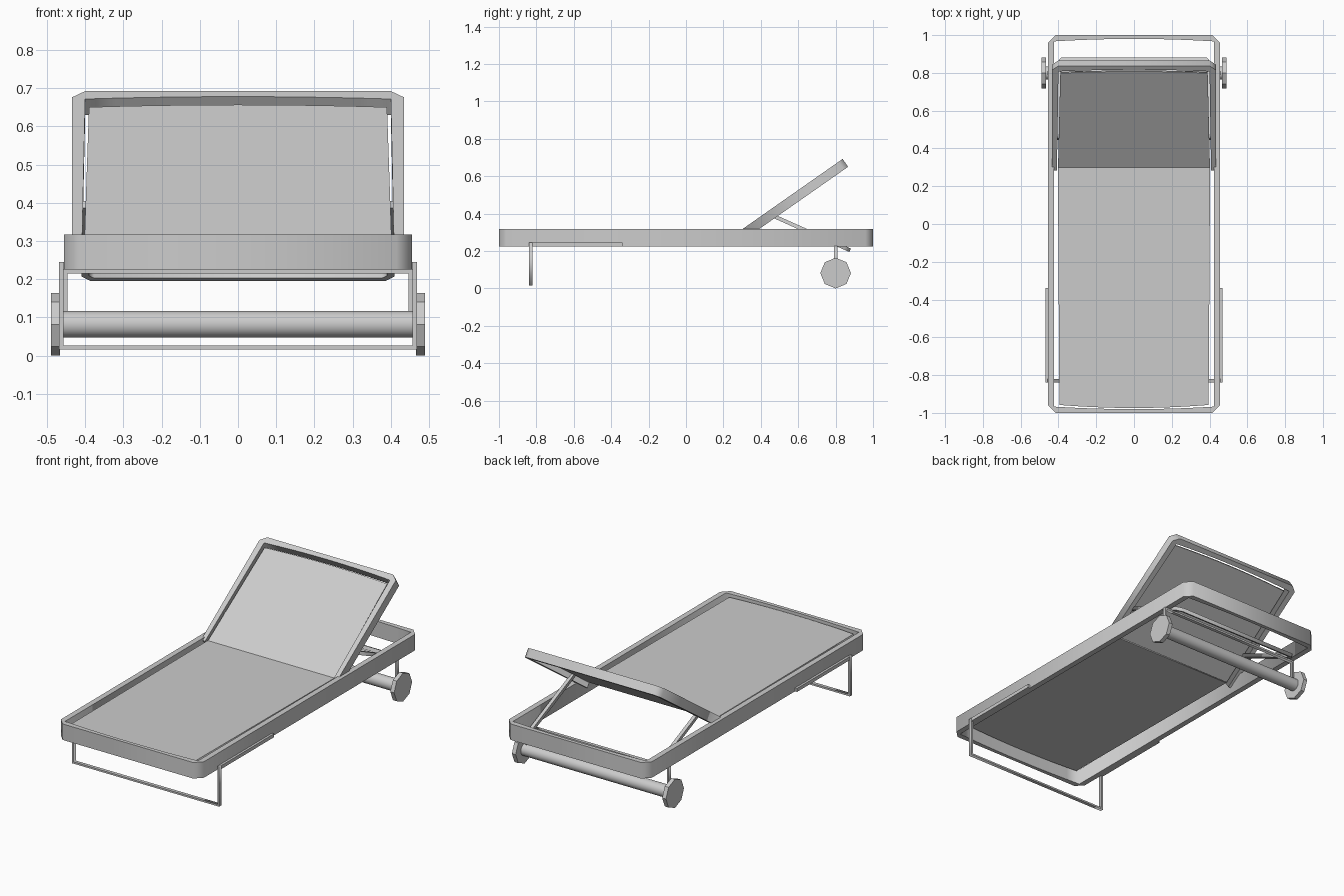
import bpy, bmesh, math
from mathutils import Matrix, Vector

if "Cube" in bpy.data.objects:
    bpy.data.objects.remove(bpy.data.objects["Cube"])


def plate(name, outlines, lo, hi, u_axis=(0, 1, 0), origin=(0, 0, 0)):
    """Extrude flat outlines (x, u) between lo and hi along the plane normal."""
    cu = bpy.data.curves.new(name + "_profile", 'CURVE')
    cu.dimensions = '2D'
    cu.fill_mode = 'BOTH'
    cu.extrude = (hi - lo) / 2
    for pts in outlines:
        sp = cu.splines.new('POLY')
        sp.points.add(len(pts) - 1)
        for p, (x, u) in zip(sp.points, pts):
            p.co = (x, u, 0, 1)
        sp.use_cyclic_u = True
    tmp = bpy.data.objects.new(name + "_profile", cu)
    me = bpy.data.meshes.new_from_object(tmp)
    bpy.data.objects.remove(tmp)
    bpy.data.curves.remove(cu)
    x, u = Vector((1, 0, 0)), Vector(u_axis).normalized()
    n = x.cross(u)
    m = Matrix((x, u, n)).transposed().to_4x4()
    m.translation = Vector(origin) + n * (lo + hi) / 2
    me.transform(m)
    bm = bmesh.new()
    bm.from_mesh(me)
    bmesh.ops.remove_doubles(bm, verts=bm.verts, dist=1e-5)
    bmesh.ops.recalc_face_normals(bm, faces=bm.faces)
    bm.to_mesh(me)
    bm.free()
    me.name = name
    ob = bpy.data.objects.new(name, me)
    bpy.context.collection.objects.link(ob)
    return ob


def box(name, lo, hi):
    lo, hi = Vector(lo), Vector(hi)
    bpy.ops.mesh.primitive_cube_add(size=1, location=(lo + hi) / 2)
    ob = bpy.context.object
    ob.name = name
    ob.scale = hi - lo
    return ob


def rod(name, r, x0, x1, y, z, sides, smooth=False):
    bpy.ops.mesh.primitive_cylinder_add(vertices=sides, radius=r, depth=x1 - x0,
                                        location=((x0 + x1) / 2, y, z),
                                        rotation=(0, math.pi / 2, 0))
    ob = bpy.context.object
    ob.name = name
    if smooth:
        bpy.ops.object.shade_smooth_by_angle(angle=math.radians(40))
    return ob


def bow(half, u_corner, u_mid, n=10):
    """Shallow arc running from +half to -half."""
    return [(half * (1 - 2 * i / n),
             u_corner + (u_mid - u_corner) * (1 - (1 - 2 * i / n) ** 2))
            for i in range(n + 1)]


def flip(pts):
    return [(-x, -y) for x, y in pts]


# main frame: chamfered rectangle with bowed inner ends
half_outer = [(0.455, -0.96), (0.455, 0.96), (0.415, 1.0), (-0.415, 1.0)]
end = bow(0.423, 0.967, 0.98)
plate("main_frame", [half_outer[1:] + [(-0.455, 0.96)] + flip(half_outer[1:] + [(-0.455, 0.96)]),
                     end + flip(end)], 0.225, 0.317)

# seat panel
plate("seat_panel", [[(0.403, 0.30), (-0.403, 0.30)] + flip(bow(0.395, 0.958, 0.974))],
      0.293, 0.303)

# backrest frame and panel, tilted 35 degrees
a = math.radians(35)
tilt = dict(u_axis=(0, math.cos(a), math.sin(a)), origin=(0, 0.30, 0.316))
plate("backrest_frame", [[(0.408, -0.02), (0.434, -0.02), (0.434, 0.628), (0.40, 0.656),
                          (-0.40, 0.656), (-0.434, 0.628), (-0.434, -0.02), (-0.408, -0.02)]
                         + bow(0.40, 0.62, 0.631)[::-1]], -0.051, 0, **tilt)
plate("backrest_panel", [[(-0.402, -0.008), (0.402, -0.008)] + bow(0.39, 0.600, 0.611)],
      -0.022, -0.012, **tilt)

# backrest prop: U-shaped bar sloping down to the rear
L = 0.468
plate("backrest_prop", [[(0.39, 0), (0.41, 0), (0.41, L - 0.03), (0.385, L),
                         (-0.385, L), (-0.41, L - 0.03), (-0.41, 0), (-0.39, 0),
                         (-0.39, L - 0.035), (-0.377, L - 0.02),
                         (0.377, L - 0.02), (0.39, L - 0.035)]],
      -0.01, 0.01, u_axis=(0, 0.425, -0.19), origin=(0, 0.45, 0.395))

# front leg loop with runners along the frame sides
up = (0, 0, 1)
plate("front_leg", [[(-0.468, 0.016), (0.468, 0.016), (0.468, 0.245), (0.457, 0.245),
                     (0.457, 0.026), (-0.457, 0.026), (-0.457, 0.245), (-0.468, 0.245)]],
      0.82, 0.84, u_axis=up)
for s, side in ((-1, "left"), (1, "right")):
    xs = sorted((s * 0.455, s * 0.468))
    box(f"leg_runner_{side}", (xs[0], -0.82, 0.225), (xs[1], -0.34, 0.245))

# wheel bracket: inverted U above the axle
plate("wheel_bracket", [[(-0.457, 0.082), (-0.446, 0.082), (-0.446, 0.215), (0.446, 0.215),
                         (0.446, 0.082), (0.457, 0.082), (0.457, 0.226), (-0.457, 0.226)]],
      -0.81, -0.79, u_axis=up)

# axle and wheels
rod("axle", 0.035, -0.467, 0.467, 0.80, 0.082, 24, smooth=True)
rod("wheel_left", 0.082, -0.49, -0.466, 0.80, 0.082, 8)
rod("wheel_right", 0.082, 0.466, 0.49, 0.80, 0.082, 8)
